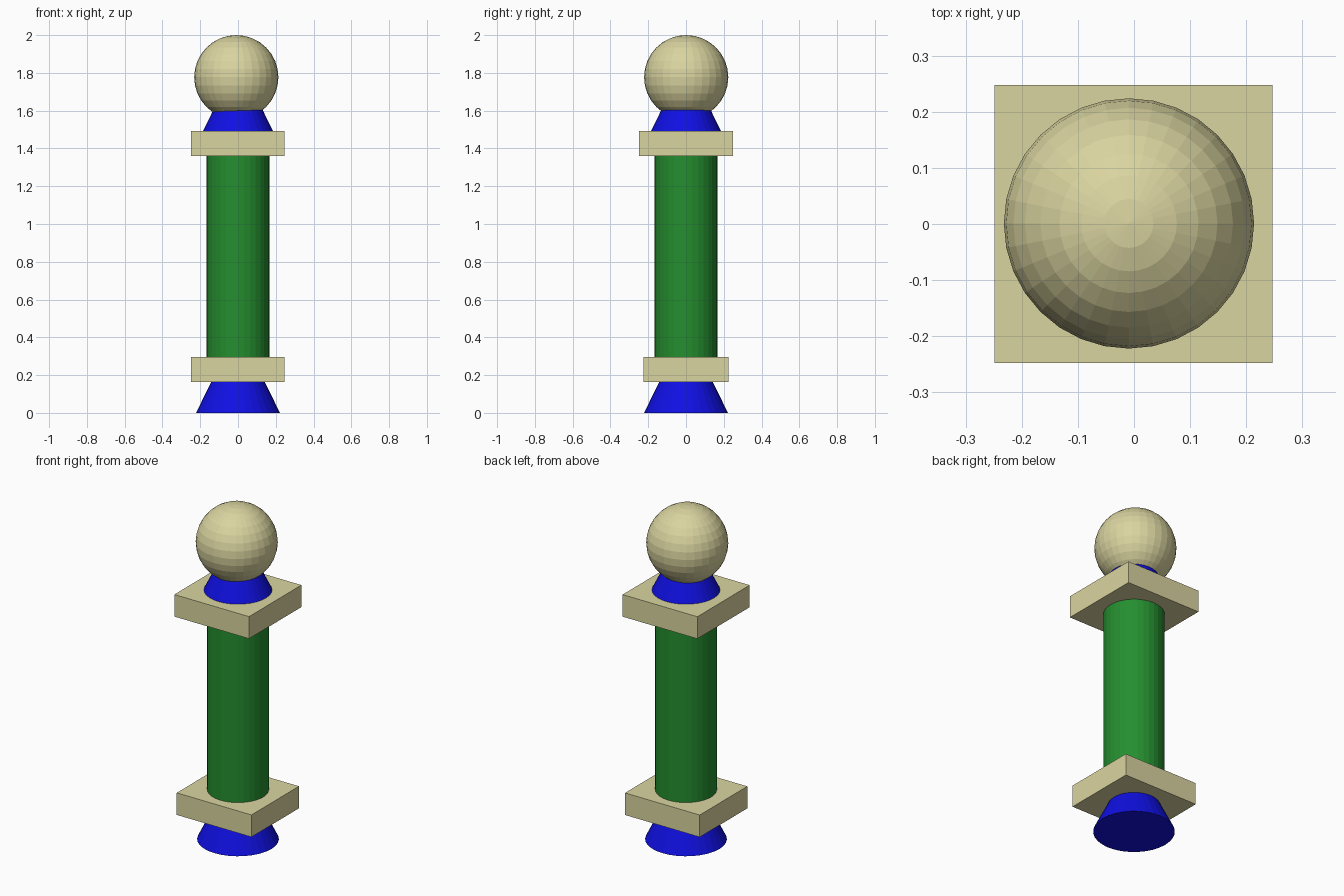
import bpy

if "Cube" in bpy.data.objects:
    bpy.data.objects.remove(bpy.data.objects["Cube"])


def material(name, rgb):
    m = bpy.data.materials.new(name)
    m.diffuse_color = (*rgb, 1.0)
    m.use_nodes = True
    m.node_tree.nodes["Principled BSDF"].inputs["Base Color"].default_value = m.diffuse_color
    return m


BEIGE = material("beige", (0.70, 0.66, 0.35))
GREEN = material("green", (0.018, 0.27, 0.028))
BLUE = material("blue", (0.005, 0.005, 0.76))


def finish(name, mat):
    ob = bpy.context.object
    ob.name = name
    ob.data.materials.append(mat)
    return ob


def frustum(name, mat, r_low, r_high, z0, z1, x=0.0):
    bpy.ops.mesh.primitive_cone_add(vertices=32, radius1=r_low, radius2=r_high,
                                    depth=z1 - z0, location=(x, 0, (z0 + z1) / 2))
    return finish(name, mat)


def slab(name, mat, sx, sy, z0, z1):
    bpy.ops.mesh.primitive_cube_add(size=1, location=(-0.001, 0, (z0 + z1) / 2))
    bpy.context.object.scale = (sx, sy, z1 - z0)
    bpy.ops.object.transform_apply(location=False, rotation=False, scale=True)
    return finish(name, mat)


# flared foot and lower slab
frustum("foot", BLUE, 0.222, 0.142, 0.0, 0.164)
slab("lower_slab", BEIGE, 0.495, 0.45, 0.164, 0.296)

# round shaft
frustum("shaft", GREEN, 0.167, 0.167, 0.296, 1.36)

# upper slab and tapered neck, which runs up into the ball
slab("upper_slab", BEIGE, 0.495, 0.495, 1.36, 1.492)
frustum("neck", BLUE, 0.185, 0.108, 1.492, 1.65)

# faceted ball finial
bpy.ops.mesh.primitive_uv_sphere_add(segments=32, ring_count=16, radius=0.223,
                                     location=(-0.009, 0.001, 1.777))
finish("ball", BEIGE)
